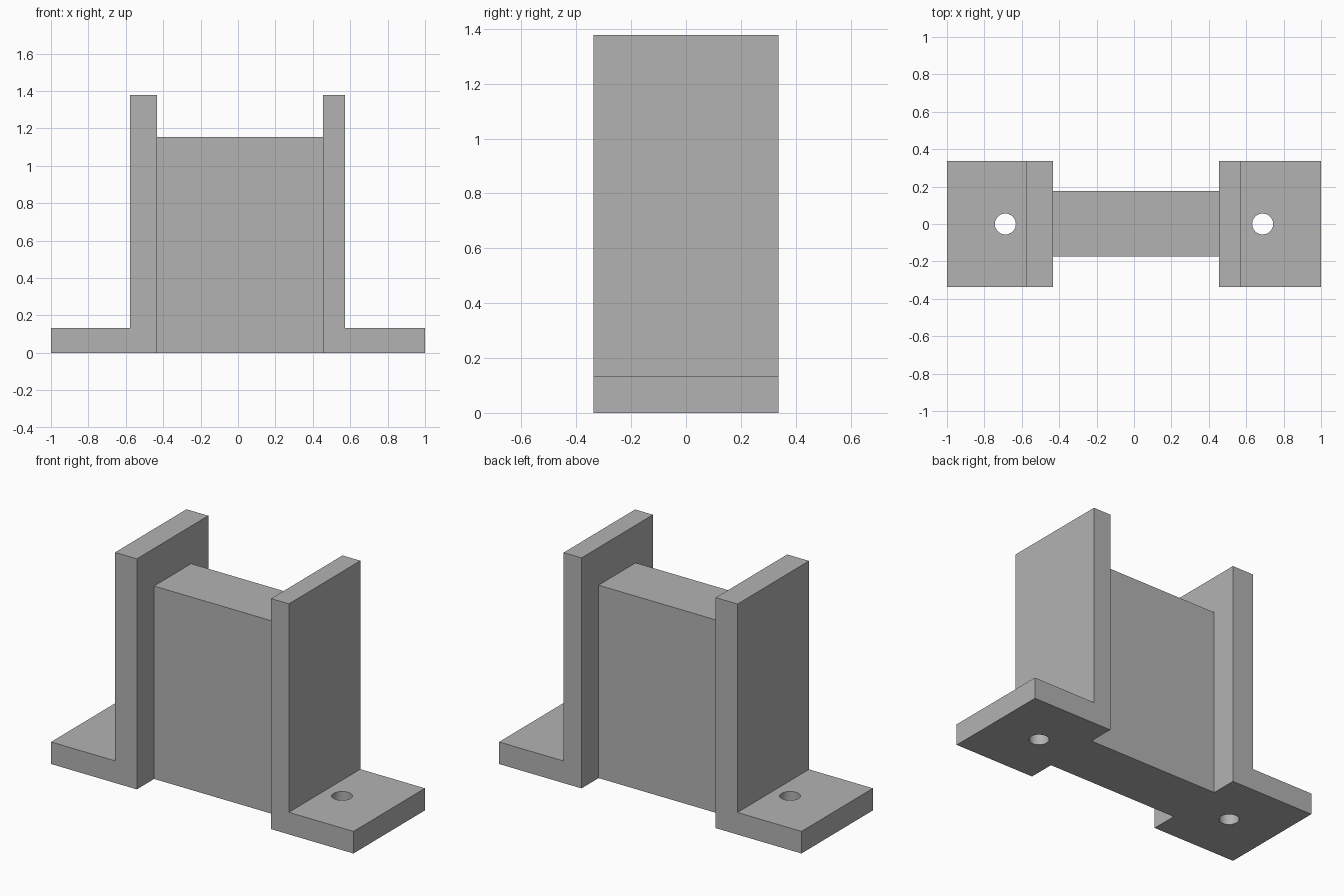
import bpy
import bmesh
from mathutils import Matrix

DEPTH = 0.675        # front-to-back size of the brackets
HEIGHT = 1.378
FOOT = 0.132         # foot thickness
HOLE_X, HOLE_R = 0.688, 0.056

cube = bpy.data.objects.get("Cube")
if cube:
    bpy.data.objects.remove(cube, do_unlink=True)

grey = bpy.data.materials.new("plain grey")
grey.use_nodes = True
grey.diffuse_color = (0.45, 0.45, 0.45, 1)
grey.node_tree.nodes["Principled BSDF"].inputs["Base Color"].default_value = grey.diffuse_color


def add_object(name, bm):
    bmesh.ops.recalc_face_normals(bm, faces=bm.faces)
    mesh = bpy.data.meshes.new(name)
    bm.to_mesh(mesh)
    bm.free()
    mesh.materials.append(grey)
    obj = bpy.data.objects.new(name, mesh)
    bpy.context.collection.objects.link(obj)
    return obj


def extrude_profile(name, profile, y_front, y_back):
    """Extrude an (x, z) outline from front to back."""
    bm = bmesh.new()
    face = bm.faces.new([bm.verts.new((x, y_front, z)) for x, z in profile])
    new = bmesh.ops.extrude_face_region(bm, geom=[face])["geom"]
    verts = [g for g in new if isinstance(g, bmesh.types.BMVert)]
    bmesh.ops.translate(bm, verts=verts, vec=(0, y_back - y_front, 0))
    return add_object(name, bm)


def bracket(name, side, inner, outer):
    """L-shaped bracket with a bolt hole through its foot."""
    profile = [(inner, 0), (1, 0), (1, FOOT), (outer, FOOT), (outer, HEIGHT), (inner, HEIGHT)]
    obj = extrude_profile(name, [(side * x, z) for x, z in profile], -DEPTH / 2, DEPTH / 2)

    bm = bmesh.new()
    bmesh.ops.create_cone(bm, cap_ends=True, segments=48, radius1=HOLE_R, radius2=HOLE_R,
                          depth=FOOT * 3, matrix=Matrix.Translation((side * HOLE_X, 0, FOOT / 2)))
    cutter = add_object(name + "_hole_cutter", bm)

    # Bake the hole, then discard the cutter
    mod = obj.modifiers.new("bolt hole", "BOOLEAN")
    mod.operation = "DIFFERENCE"
    mod.solver = "EXACT"
    mod.object = cutter
    bpy.context.view_layer.objects.active = obj
    bpy.ops.object.modifier_apply(modifier=mod.name)
    bpy.data.objects.remove(cutter, do_unlink=True)

    # Smooth the hole wall, keep the edges sharp
    bpy.ops.object.select_all(action="DESELECT")
    obj.select_set(True)
    bpy.ops.object.shade_smooth_by_angle()


# Upright brackets; the right one has a slightly thicker wall
bracket("left_bracket", 1, 0.455, 0.573)
bracket("right_bracket", -1, 0.433, 0.577)

# Solid block joining the two brackets
extrude_profile("centre_block", [(-0.433, 0), (0.455, 0), (0.455, 1.153), (-0.433, 1.153)],
                -0.174, 0.176)
